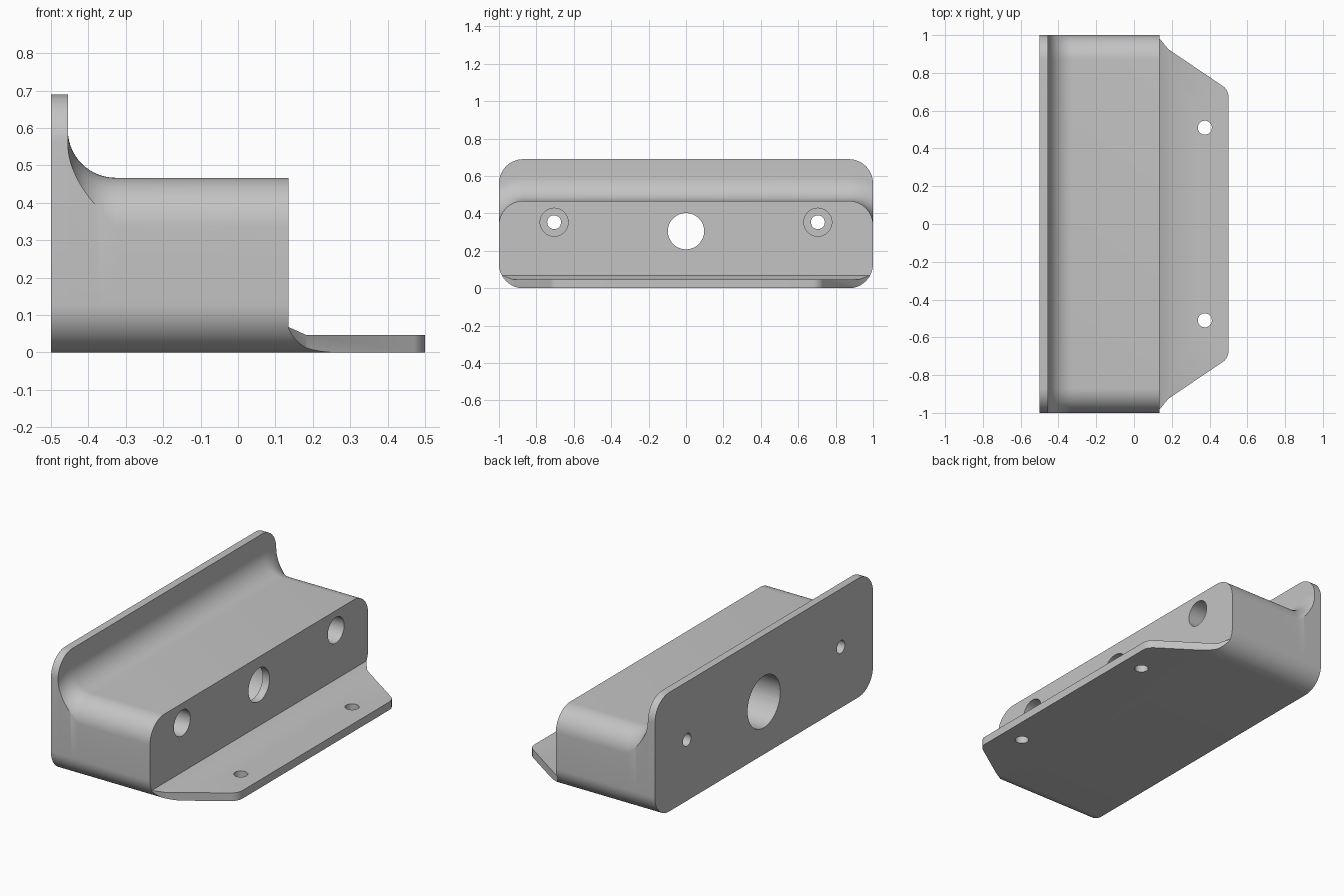
import bpy, bmesh
from math import sin, cos, pi, sqrt, acos, radians

cube = bpy.data.objects.get("Cube")
if cube:
    bpy.data.objects.remove(cube)

grey = bpy.data.materials.new("plain grey")
grey.use_nodes = True
grey.diffuse_color = (0.55, 0.55, 0.55, 1)
grey.node_tree.nodes["Principled BSDF"].inputs["Base Color"].default_value = grey.diffuse_color

R = 0.13            # outer corner radius
FILLET = 0.128      # sweep between lip and body
BACK, LIP, FACE, TIP = -0.5, -0.455, 0.135, 0.5
BODY_TOP, LIP_TOP = 0.467, 0.69
STEPS = 14


def make_object(name, bm):
    bmesh.ops.remove_doubles(bm, verts=bm.verts, dist=1e-5)
    bmesh.ops.recalc_face_normals(bm, faces=bm.faces)
    mesh = bpy.data.meshes.new(name)
    bm.to_mesh(mesh)
    bm.free()
    mesh.materials.append(grey)
    obj = bpy.data.objects.new(name, mesh)
    bpy.context.collection.objects.link(obj)
    return obj


def loft(name, rings):
    """Skin a row of equal-length rings and cap both ends."""
    bm = bmesh.new()
    rows = [[bm.verts.new(p) for p in ring] for ring in rings]
    for a, b in zip(rows, rows[1:]):
        for i in range(len(a)):
            j = (i + 1) % len(a)
            bm.faces.new((a[i], a[j], b[j], b[i]))
    bm.faces.new(rows[0])
    bm.faces.new(rows[-1])
    return make_object(name, bm)


def prism(name, outline, axis, low, high):
    """Extrude a 2D outline along the x, y or z axis."""
    place = {"x": lambda p, h: (h, p[0], p[1]),
             "y": lambda p, h: (p[0], h, p[1]),
             "z": lambda p, h: (p[0], p[1], h)}[axis]
    return loft(name, [[place(p, h) for p in outline] for h in (low, high)])


def circle(a, b, r, n=48):
    return [(a + r * cos(2 * pi * i / n), b + r * sin(2 * pi * i / n)) for i in range(n)]


def section(top, grow=0.0):
    """Rounded (y, z) section; grow pushes its upper edge outward, kept within the sides."""
    half = []
    for i in range(STEPS + 1):
        a = -pi / 2 + pi / 2 * i / STEPS
        half.append((1 - R + R * cos(a), R + R * sin(a)))
    start = acos(R / (R + grow))
    for i in range(STEPS + 1):
        a = start + (pi / 2 - start) * i / STEPS
        half.append((1 - R + (R + grow) * cos(a), top - R + (R + grow) * sin(a)))
    return half + [(-y, z) for y, z in reversed(half)]


def boolean(target, tool, operation):
    mod = target.modifiers.new("cut", "BOOLEAN")
    mod.operation = operation
    mod.solver = "EXACT"
    mod.object = tool
    graph = bpy.context.evaluated_depsgraph_get()
    mesh = bpy.data.meshes.new_from_object(target.evaluated_get(graph))
    target.modifiers.clear()
    target.data = mesh
    bpy.data.objects.remove(tool)


# Body with upright back lip and swept fillet
stations = [(BACK, LIP_TOP, 0.0), (LIP, LIP_TOP, 0.0)]
for i in range(STEPS + 1):
    a = pi / 2 * i / STEPS
    stations.append((LIP + FILLET * (1 - cos(a)), BODY_TOP, FILLET * (1 - sin(a))))
stations.append((FACE, BODY_TOP, 0.0))
body = loft("body", [[(x, y, z) for y, z in section(top, grow)] for x, top, grow in stations])

# Central hole, widened from the back
boolean(body, prism("centre_hole", circle(0, 0.305, 0.097), "x", -0.7, 0.3), "DIFFERENCE")
boolean(body, prism("back_recess", circle(0, 0.305, 0.15), "x", -0.7, FACE - 0.045), "DIFFERENCE")

# Counterbored screw holes
for side in (-1, 1):
    boolean(body, prism("screw_hole", circle(side * 0.705, 0.353, 0.037), "x", -0.7, 0.3), "DIFFERENCE")
    boolean(body, prism("counterbore", circle(side * 0.705, 0.353, 0.075), "x", -0.3, 0.3), "DIFFERENCE")

# Mounting flange: side profile trimmed by its plan and by the body's rounding
flange = prism("mounting_flange", [(FACE, 0), (TIP + 0.1, 0), (TIP + 0.1, 0.047),
                                   (0.182, 0.047), (FACE, 0.068)], "y", -1.2, 1.2)
edge = [(TIP - 0.07 + 0.07 * cos(radians(a)), 0.673 + 0.07 * sin(radians(a))) for a in range(0, 57, 7)]
edge += [(0.182, 0.925), (FACE, 0.982), (FACE - 0.1, 1.09)]
plan = edge + [(x, -y) for x, y in reversed(edge)]
boolean(flange, prism("plan_trim", plan, "z", -0.2, 0.3), "INTERSECT")
boolean(flange, prism("round_trim", section(BODY_TOP), "x", 0, 1), "INTERSECT")
for side in (-1, 1):
    boolean(flange, prism("flange_hole", circle(0.375, side * 0.51, 0.037), "z", -0.2, 0.3), "DIFFERENCE")

# Smooth curves, crisp edges
for obj in (body, flange):
    bpy.ops.object.select_all(action="DESELECT")
    obj.select_set(True)
    bpy.context.view_layer.objects.active = obj
    bpy.ops.object.shade_smooth_by_angle(angle=radians(25))
